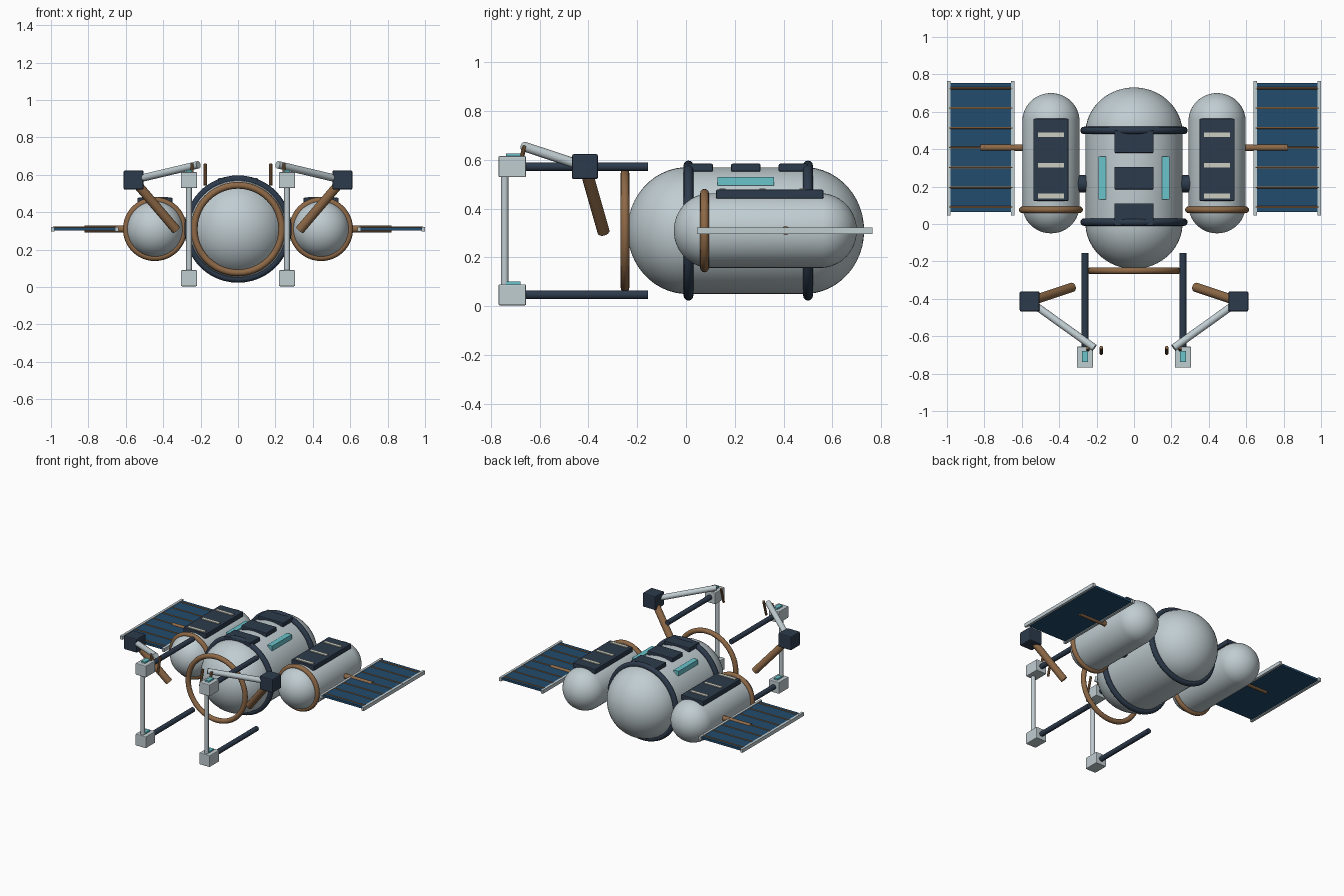
import bpy, bmesh, math
from mathutils import Vector, Matrix

old = bpy.data.objects.get("Cube")
if old:
    bpy.data.objects.remove(old, do_unlink=True)


def material(name, rgb):
    m = bpy.data.materials.new(name)
    m.use_nodes = True
    m.diffuse_color = (*rgb, 1)
    bsdf = next(n for n in m.node_tree.nodes if n.type == 'BSDF_PRINCIPLED')
    bsdf.inputs["Base Color"].default_value = (*rgb, 1)
    return m


HULL = material("pale grey hull", (0.53, 0.61, 0.64))
NAVY = material("dark navy", (0.026, 0.043, 0.072))
COPPER = material("copper brown", (0.27, 0.14, 0.062))
BLUE = material("solar blue", (0.016, 0.072, 0.155))
CYAN = material("cyan light", (0.14, 0.55, 0.60))
CREAM = material("cream strip", (0.60, 0.61, 0.53))


def finish(name, bm, mat, smooth=True):
    mesh = bpy.data.meshes.new(name)
    bm.to_mesh(mesh)
    bm.free()
    mesh.materials.append(mat)
    ob = bpy.data.objects.new(name, mesh)
    bpy.context.collection.objects.link(ob)
    if smooth:
        bpy.ops.object.select_all(action='DESELECT')
        ob.select_set(True)
        bpy.context.view_layer.objects.active = ob
        bpy.ops.object.shade_smooth_by_angle(angle=math.radians(35))
    return ob


def box(name, center, size, mat, bevel=0.0):
    bm = bmesh.new()
    bmesh.ops.create_cube(bm, size=1)
    bmesh.ops.scale(bm, vec=size, verts=bm.verts)
    if bevel:
        bmesh.ops.bevel(bm, geom=bm.edges[:], offset=bevel, segments=2,
                        profile=0.5, affect='EDGES')
    bmesh.ops.translate(bm, vec=center, verts=bm.verts)
    return finish(name, bm, mat, smooth=False)


def rod(name, a, b, radius, mat, sides=16):
    a, b = Vector(a), Vector(b)
    d = b - a
    turn = Vector((0, 0, 1)).rotation_difference(d).to_matrix().to_4x4()
    bm = bmesh.new()
    bmesh.ops.create_cone(bm, cap_ends=True, segments=sides, radius1=radius,
                          radius2=radius, depth=d.length,
                          matrix=Matrix.Translation((a + b) / 2) @ turn)
    return finish(name, bm, mat)


def capsule(name, x, z, radius, y0, y1, dome, mat):
    # an odd ring count leaves a middle band that stretches into the cylinder
    bm = bmesh.new()
    bmesh.ops.create_uvsphere(bm, u_segments=48, v_segments=25, radius=1)
    for v in bm.verts:
        p = v.co.copy()
        end = y1 if p.z > 0 else y0
        v.co = (x + p.x * radius, end + p.z * dome, z + p.y * radius)
    bmesh.ops.recalc_face_normals(bm, faces=bm.faces)
    return finish(name, bm, mat)


def hoop(name, center, major, minor, mat):
    # ring around the y axis
    bpy.ops.mesh.primitive_torus_add(location=center, rotation=(math.pi / 2, 0, 0),
                                     major_radius=major, minor_radius=minor,
                                     major_segments=48, minor_segments=12)
    ob = bpy.context.object
    ob.name = name
    ob.data.materials.append(mat)
    bpy.ops.object.shade_smooth()
    return ob


MID = 0.31

# Central hull with its rings and roof plates
capsule("main_hull", 0, MID, 0.26, 0.005, 0.485, 0.245, HULL)
hoop("hull_ring_front", (0, 0.01, MID), 0.267, 0.02, NAVY)
hoop("hull_ring_back", (0, 0.5, MID), 0.267, 0.02, NAVY)
hoop("docking_ring", (0, -0.25, MID), 0.234, 0.018, COPPER)
for i in range(3):
    box(f"roof_plate_{i + 1}", (0, 0.05 + 0.195 * i, 0.568),
        (0.21, 0.12, 0.032), NAVY, 0.005)

for s, side in ((1, "left"), (-1, "right")):
    # Hull light and tank connector
    box(f"{side}_hull_light", (s * 0.17, 0.245, 0.512), (0.04, 0.23, 0.036), CYAN)
    rod(f"{side}_tank_connector", (s * 0.24, 0.215, MID), (s * 0.32, 0.215, MID),
        0.047, NAVY, 24)

    # Side tank
    tx = s * 0.444
    capsule(f"{side}_tank", tx, MID, 0.153, 0.1, 0.55, 0.15, HULL)
    hoop(f"{side}_tank_ring", (tx, 0.076, MID), 0.153, 0.018, COPPER)
    box(f"{side}_tank_plate", (tx, 0.343, 0.459), (0.187, 0.44, 0.037), NAVY, 0.005)
    for i in range(3):
        box(f"{side}_tank_strip_{i + 1}", (tx, 0.15 + 0.164 * i, 0.478),
            (0.14, 0.025, 0.009), CREAM)

    # Solar wing
    box(f"{side}_solar_panel", (s * 0.82, 0.408, 0.31), (0.345, 0.69, 0.016), BLUE)
    for label, x in (("inner", 0.648), ("outer", 0.991)):
        box(f"{side}_{label}_rail", (s * x, 0.405, 0.309), (0.018, 0.72, 0.026), HULL)
    for i in range(7):
        y = 0.408 + (i - 3) * 0.106
        rod(f"{side}_panel_bar_{i + 1}", (s * 0.65, y, 0.317), (s * 0.99, y, 0.317),
            0.006, COPPER, 8)
    rod(f"{side}_wing_strut", (s * 0.58, 0.408, MID), (s * 0.82, 0.408, MID),
        0.018, COPPER)

    # Front frame: rails, corner blocks and post
    fx = s * 0.262
    for label, z in (("lower", 0.047), ("upper", 0.572)):
        rod(f"{side}_{label}_boom", (fx, -0.155, z), (fx, -0.68, z), 0.018, NAVY)
        box(f"{side}_{label}_block", (fx, -0.712, z), (0.086, 0.113, 0.086),
            HULL, 0.005)
        box(f"{side}_{label}_block_light", (fx, -0.708, z + 0.048),
            (0.03, 0.06, 0.012), CYAN)
    rod(f"{side}_post", (fx, -0.743, 0.06), (fx, -0.743, 0.56), 0.015, HULL)

    # Jointed arm with two fingers
    joint = (s * 0.558, -0.414, 0.572)
    box(f"{side}_arm_joint", joint, (0.107, 0.107, 0.103), NAVY, 0.008)
    rod(f"{side}_upper_arm", (s * 0.33, -0.338, 0.305), joint, 0.025, COPPER)
    rod(f"{side}_forearm", joint, (s * 0.212, -0.662, 0.654), 0.02, HULL)
    for label, x in (("inner", 0.175), ("outer", 0.246)):
        rod(f"{side}_{label}_finger", (s * x, -0.66, 0.658), (s * x, -0.692, 0.545),
            0.009, COPPER, 10)
